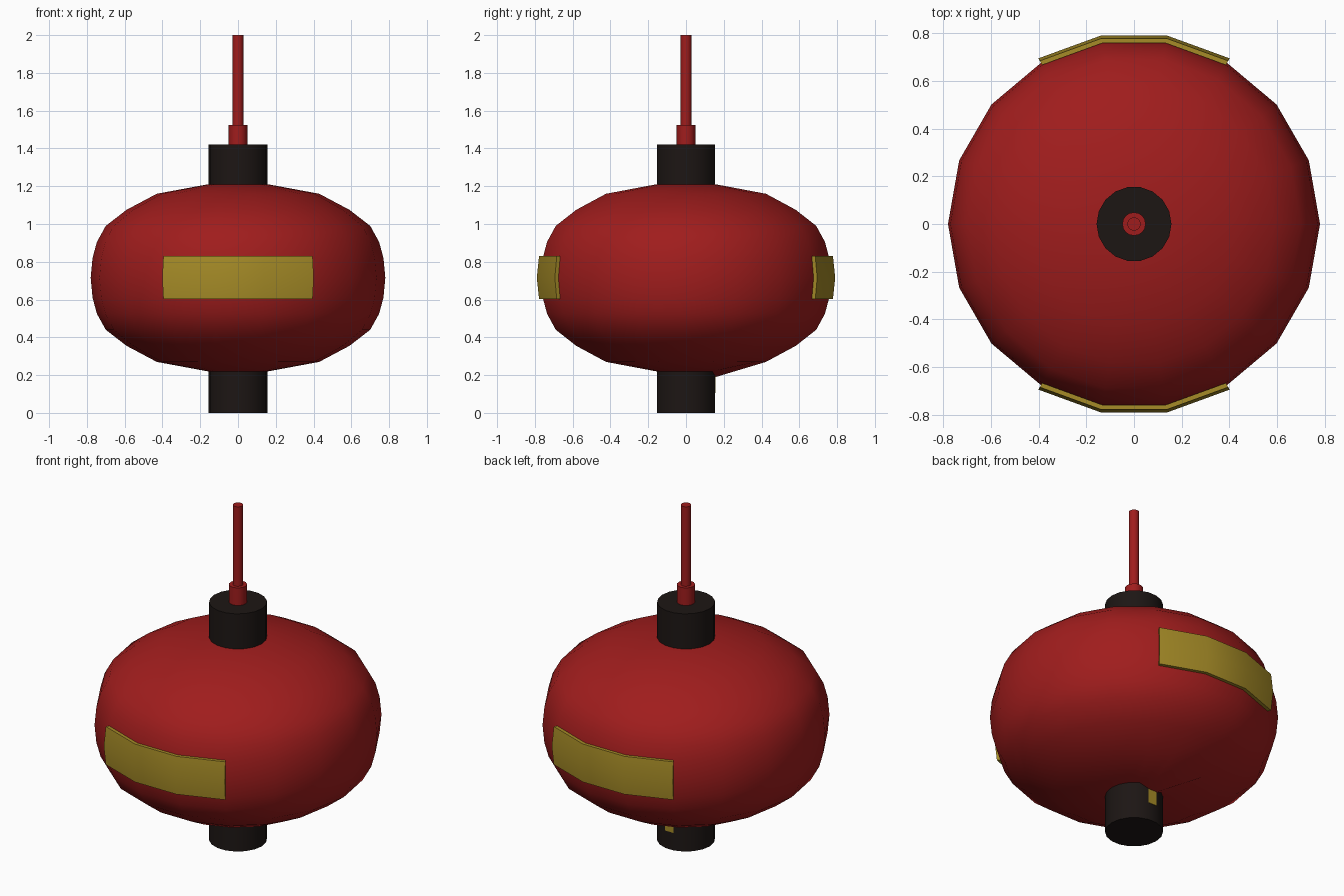
import bpy, bmesh
from math import sin, cos, radians, pi

if "Cube" in bpy.data.objects:
    bpy.data.objects.remove(bpy.data.objects["Cube"])


def material(name, rgb):
    m = bpy.data.materials.new(name)
    m.diffuse_color = (*rgb, 1)
    m.use_nodes = True
    m.node_tree.nodes["Principled BSDF"].inputs["Base Color"].default_value = m.diffuse_color
    return m


RED = material("red_paper", (0.35, 0.012, 0.012))
BLACK = material("black_cap", (0.012, 0.008, 0.007))
GOLD = material("gold_trim", (0.38, 0.26, 0.02))


def finish(name, bm, mat, angle=35):
    bmesh.ops.recalc_face_normals(bm, faces=bm.faces)
    me = bpy.data.meshes.new(name)
    bm.to_mesh(me)
    bm.free()
    ob = bpy.data.objects.new(name, me)
    bpy.context.collection.objects.link(ob)
    me.materials.append(mat)
    bpy.ops.object.select_all(action='DESELECT')
    ob.select_set(True)
    bpy.context.view_layer.objects.active = ob
    bpy.ops.object.shade_smooth_by_angle(angle=radians(angle))
    return ob


def lathe(name, profile, mat, n=18, angle=35, edit=None):
    """Spin (radius, z) points into a closed solid with n sides."""
    bm = bmesh.new()
    rings = [[bm.verts.new((r * cos(2 * pi * i / n), r * sin(2 * pi * i / n), z))
              for i in range(n)] for r, z in profile]
    for a, b in zip(rings, rings[1:]):
        for i in range(n):
            j = (i + 1) % n
            bm.faces.new((a[i], a[j], b[j], b[i]))
    bm.faces.new(rings[0])
    bm.faces.new(rings[-1])
    if edit:
        edit(rings)
    return finish(name, bm, mat, angle)


def band(name, degrees, section, mat):
    """Sweep a closed (radius, z) section along an arc given by its angles."""
    bm = bmesh.new()
    rings = [[bm.verts.new((r * cos(radians(d)), r * sin(radians(d)), z)) for r, z in section]
             for d in degrees]
    m = len(section)
    for a, b in zip(rings, rings[1:]):
        for i in range(m):
            j = (i + 1) % m
            bm.faces.new((a[i], a[j], b[j], b[i]))
    bm.faces.new(rings[0])
    bm.faces.new(rings[-1])
    return finish(name, bm, mat)


# Lantern body: half profile mirrored about its middle height
MID = 0.715
half = [(0.16, 0.495), (0.43, 0.445), (0.59, 0.36), (0.70, 0.275), (0.747, 0.19), (0.77, 0.105)]
profile = ([(r, MID - h) for r, h in half] + [(0.78, MID)]
           + [(r, MID + h) for r, h in reversed(half)])


def pull_lip(rings):
    # small lip at the back of the lower opening
    for i in (4, 5):
        rings[0][i].co.z = 0.19


lathe("lantern_body", profile, RED, angle=45, edit=pull_lip)

# End caps
lathe("bottom_cap", [(0.157, 0.0), (0.157, 0.23)], BLACK)
lathe("top_cap", [(0.157, 1.19), (0.157, 1.42)], BLACK)

# Hanging fitting and rod
lathe("rod_socket", [(0.049, 1.41), (0.049, 1.525)], RED, n=16)
lathe("hanging_rod", [(0.028, 1.51), (0.028, 2.0)], RED, n=16)

# Gold panels on the front and the back
section = [(0.77, 0.603), (0.79, 0.603), (0.802, 0.715), (0.79, 0.83), (0.77, 0.83), (0.775, 0.715)]
for name, start in (("front_panel", 240), ("back_panel", 60)):
    band(name, [start + 20 * k for k in range(4)], section, GOLD)

# Small tag on the back of the bottom cap
band("back_tag", [80, 100], [(0.15, 0.105), (0.159, 0.105), (0.159, 0.20), (0.15, 0.20)], GOLD)
